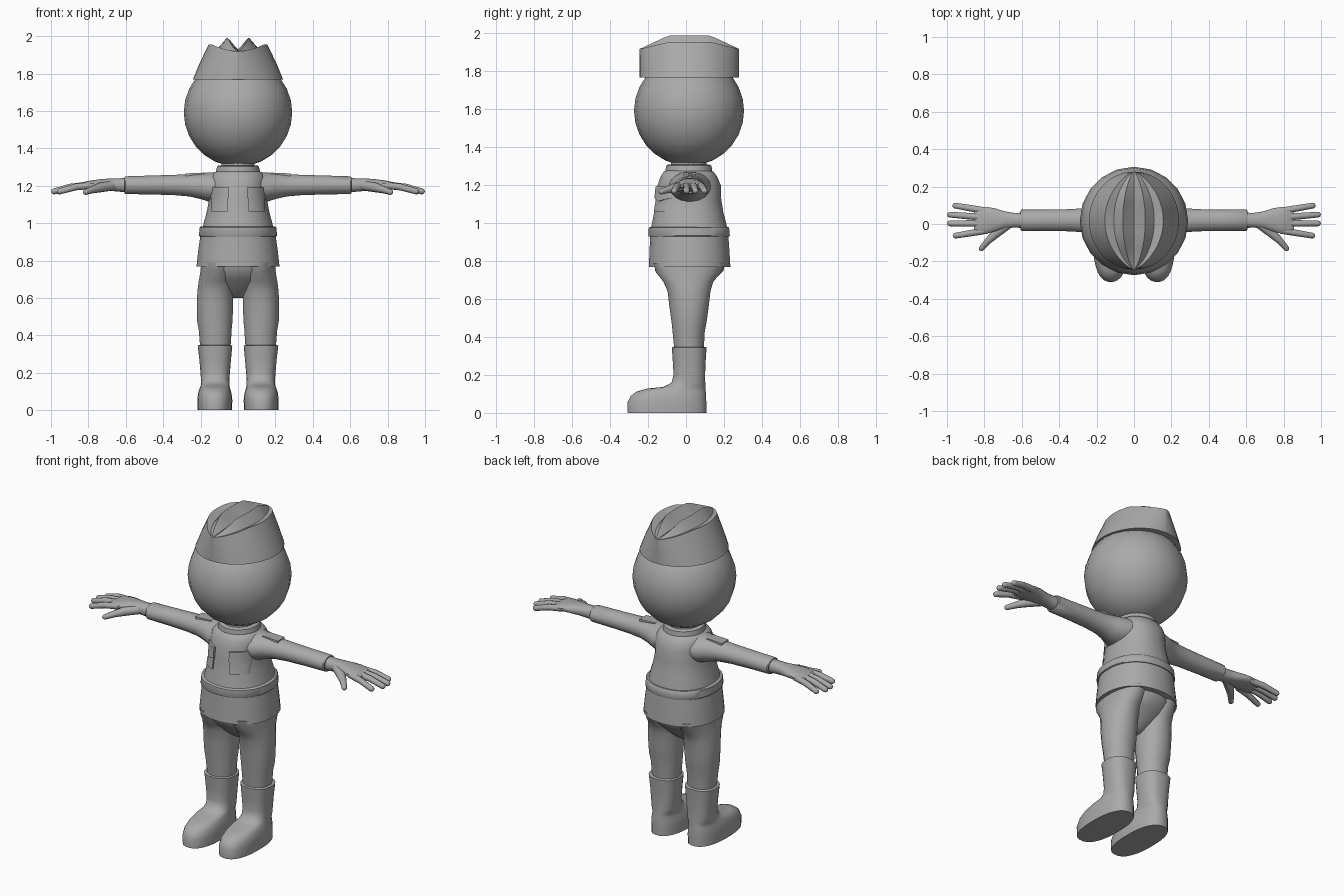
import bpy, bmesh, math
from mathutils import Vector

if "Cube" in bpy.data.objects:
    bpy.data.objects.remove(bpy.data.objects["Cube"])

grey = bpy.data.materials.new("plain grey")
grey.diffuse_color = (0.4, 0.4, 0.4, 1)
grey.use_nodes = True
grey.node_tree.nodes["Principled BSDF"].inputs["Base Color"].default_value = grey.diffuse_color


def finish(name, bm, mirror=False, angle=40):
    bmesh.ops.recalc_face_normals(bm, faces=bm.faces)
    me = bpy.data.meshes.new(name)
    bm.to_mesh(me)
    bm.free()
    me.materials.append(grey)
    ob = bpy.data.objects.new(name, me)
    bpy.context.collection.objects.link(ob)
    bpy.ops.object.select_all(action='DESELECT')
    ob.select_set(True)
    bpy.context.view_layer.objects.active = ob
    bpy.ops.object.shade_smooth_by_angle(angle=math.radians(angle))
    if mirror:
        ob.modifiers.new("mirror", 'MIRROR')
    return ob


def skin_rings(bm, rings, caps=True):
    vs = [[bm.verts.new(p) for p in r] for r in rings]
    n = len(vs[0])
    for a, b in zip(vs, vs[1:]):
        for i in range(n):
            bm.faces.new((a[i], a[(i + 1) % n], b[(i + 1) % n], b[i]))
    if caps:
        bm.faces.new(vs[0])
        bm.faces.new(vs[-1])


def oval(n, r1, r2, e=2.0):
    """Points of a superellipse with exponent e."""
    out = []
    for i in range(n):
        t = 2 * math.pi * (i + 0.5) / n
        c, s = math.cos(t), math.sin(t)
        out.append((r1 * math.copysign(abs(c) ** (2 / e), c),
                    r2 * math.copysign(abs(s) ** (2 / e), s)))
    return out


def loft_z(name, rings, n=24, e=2.0, mirror=False, angle=40):
    """Rings are (z, centre x, half width x, front y, back y)."""
    bm = bmesh.new()
    skin_rings(bm, [[(cx + a, (y0 + y1) / 2 + b, z)
                     for a, b in oval(n, rx, (y1 - y0) / 2, e)]
                    for z, cx, rx, y0, y1 in rings])
    return finish(name, bm, mirror, angle)


def loft_x(name, rings, n=16, e=2.0):
    """Mirrored loft, rings are (x, centre y, centre z, half y, half z)."""
    bm = bmesh.new()
    skin_rings(bm, [[(x, cy + a, cz + b) for a, b in oval(n, ry, rz, e)]
                    for x, cy, cz, ry, rz in rings])
    return finish(name, bm, True)


def digit(name, pts, radii, n=10):
    """Mirrored tapered tube with a rounded tip."""
    p = [Vector(q) for q in pts]
    d = (p[-1] - p[-2]).normalized()
    tip, r = p[-1], radii[-1]
    path = list(zip(p, radii)) + [(tip + d * r * math.sin(a), r * math.cos(a))
                                  for a in (0.5, 1.0, 1.4)]
    side = d.cross(Vector((0, 0, 1))).normalized()
    up = side.cross(d)
    bm = bmesh.new()
    skin_rings(bm, [[c + side * a + up * b for a, b in oval(n, q, q)]
                    for c, q in path])
    finish(name, bm, True, 60)


# head
bm = bmesh.new()
bmesh.ops.create_uvsphere(bm, u_segments=20, v_segments=14, radius=0.29)
for v in bm.verts:
    v.co += Vector((0, 0.016, 1.592))
finish("head", bm)

# folded side cap: cross-sections along y, each a W-topped profile in x
bm = bmesh.new()
sections, N = [], 24
for i in range(N + 1):
    t = -math.cos(math.pi * i / N)
    base = max(1 - t * t, 0) ** 0.5 + 0.004
    top = max(1 - t * t, 0) ** 0.75 + 0.004
    lift = min(1.0, 1.7 * (1 - abs(t)))
    zs = 1.918
    half = [(0.24 * base, 1.768), (0.207 * (0.5 * base + 0.5 * top), 1.85),
            (0.156 * top, zs + 0.037 * lift), (0.108 * top, zs + 0.016 * lift),
            (0.06 * top, zs + 0.072 * lift), (0.02 * top, zs + 0.03 * lift)]
    prof = half + [(0, zs + 0.012 * lift)] + [(-x, z) for x, z in reversed(half)]
    sections.append([(x, 0.018 + 0.262 * t, z) for x, z in prof])
skin_rings(bm, sections)
finish("cap", bm, angle=35)

# neck and collar
loft_z("neck", [(1.22, 0, .09, -.08, .11), (1.34, 0, .09, -.08, .11)])
loft_z("collar", [(1.25, 0, .122, -.112, .142), (1.272, 0, .12, -.11, .14),
                  (1.303, 0, .113, -.105, .135), (1.308, 0, .105, -.095, .125)])

# jacket body
TORSO = [(.95, 0, .197, -.19, .22), (.99, 0, .187, -.182, .215),
         (1.06, 0, .168, -.168, .197), (1.13, 0, .155, -.157, .186),
         (1.20, 0, .152, -.15, .184), (1.245, 0, .15, -.135, .165),
         (1.272, 0, .13, -.118, .145), (1.28, 0, .10, -.1, .125)]
loft_z("jacket", TORSO, 32, 2.2)
loft_z("belt", [(.93, 0, .207, -.198, .23), (.934, 0, .21, -.2, .232),
                (.976, 0, .206, -.197, .228), (.981, 0, .2, -.19, .224)], 32, 2.2)
loft_z("jacket_skirt", [(.768, 0, .21, -.185, .222), (.768, 0, .223, -.197, .235),
                        (.85, 0, .214, -.193, .23), (.935, 0, .202, -.19, .224)], 32, 2.2)

# sleeves
loft_x("sleeve", [(.07, .02, 1.195, .12, .08), (.15, .02, 1.192, .105, .08),
                  (.2, .02, 1.198, .082, .07), (.26, .02, 1.202, .066, .06),
                  (.34, .02, 1.204, .06, .055), (.47, .02, 1.204, .057, .051),
                  (.602, .02, 1.203, .057, .048), (.607, .02, 1.203, .052, .044)], 20)


# chest pockets wrapped round the jacket front
def front_y(x, z):
    for a, b in zip(TORSO, TORSO[1:]):
        if a[0] <= z <= b[0]:
            k = (z - a[0]) / (b[0] - a[0])
            rx, y0, y1 = (a[j] + (b[j] - a[j]) * k for j in (2, 3, 4))
            return (y0 + y1) / 2 - (y1 - y0) / 2 * max(
                0, 1 - min(1, abs(x) / rx) ** 2.2) ** (1 / 2.2)


def patch(name, x0, x1, top, low, out):
    """Curved slab; low(s) is the lower edge for s from -1 to 1."""
    bm = bmesh.new()
    loops = []
    for i in range(9):
        s = i / 4 - 1
        x = x0 + (x1 - x0) * i / 8
        zs = [low(s) + (top - low(s)) * j / 4 for j in range(5)]
        ys = [front_y(x, z) for z in zs]
        loops.append([(x, y - out, z) for y, z in zip(ys, zs)]
                     + [(x, y + .012, z) for y, z in reversed(list(zip(ys, zs)))])
    skin_rings(bm, loops)
    finish(name, bm, True, 35)


patch("pocket", .056, .143, 1.18, lambda s: 1.062, .010)
patch("pocket_flap", .052, .146, 1.192, lambda s: 1.115 + .018 * abs(s), .017)

# shoulder straps
bm = bmesh.new()
bmesh.ops.create_cube(bm, size=1)
for v in bm.verts:
    x = .228 + .106 * v.co.x
    v.co = Vector((x, .02 + .065 * v.co.y, 1.259 - .04 * (x - .228) + .018 * v.co.z))
finish("shoulder_strap", bm, True)

# hands
loft_x("palm", [(.58, .02, 1.203, .042, .040), (.64, .02, 1.204, .04, .036),
                (.69, .022, 1.206, .046, .033), (.74, .022, 1.207, .062, .028),
                (.79, .02, 1.205, .073, .023), (.835, .018, 1.2, .072, .018),
                (.855, .017, 1.197, .06, .01)], 16, 2.3)
tips = [(.955, .098), (.983, .05), (.983, .003), (.952, -.062)]
bases = [(.79, .07), (.81, .036), (.81, .003), (.785, -.034)]
for label, (bx, by), (tx, ty) in zip(("little", "ring", "middle", "index"), bases, tips):
    digit(label + "_finger", [(bx, by, 1.202), ((bx + tx) / 2, (by + ty) / 2, 1.193),
                              (tx, ty, 1.17)], (.019, .018, .016))
digit("thumb", [(.67, .0, 1.2), (.74, -.052, 1.19), (.78, -.09, 1.178),
                (.815, -.13, 1.166)], (.026, .026, .019, .015))

# trousers
loft_z("hips", [(.80, 0, .19, -.17, .205), (.75, 0, .197, -.165, .2),
                (.70, 0, .18, -.12, .15), (.65, 0, .12, -.07, .1),
                (.615, 0, .06, -.03, .06), (.60, 0, .03, -.01, .04)])
loft_z("trouser_leg", [(.79, .108, .09, -.175, .21), (.74, .11, .092, -.16, .185),
                       (.69, .116, .095, -.12, .145), (.64, .121, .097, -.098, .13),
                       (.57, .123, .098, -.09, .122), (.48, .124, .096, -.077, .11),
                       (.43, .122, .089, -.072, .1), (.36, .121, .084, -.065, .096),
                       (.31, .121, .078, -.06, .09)], 20, 2.1, True)

# boots, lofted from the sole up to the shaft rim
loft_z("boot", [(0, .124, .093, -.308, .108), (.055, .124, .094, -.31, .108),
                (.09, .124, .09, -.292, .107), (.113, .124, .083, -.26, .105),
                (.128, .123, .078, -.205, .104), (.137, .122, .076, -.12, .103),
                (.16, .122, .076, -.076, .102), (.2, .122, .079, -.066, .101),
                (.27, .122, .085, -.07, .104), (.345, .123, .093, -.075, .109),
                (.348, .123, .083, -.065, .099)], 28, 2.4, True, 50)
